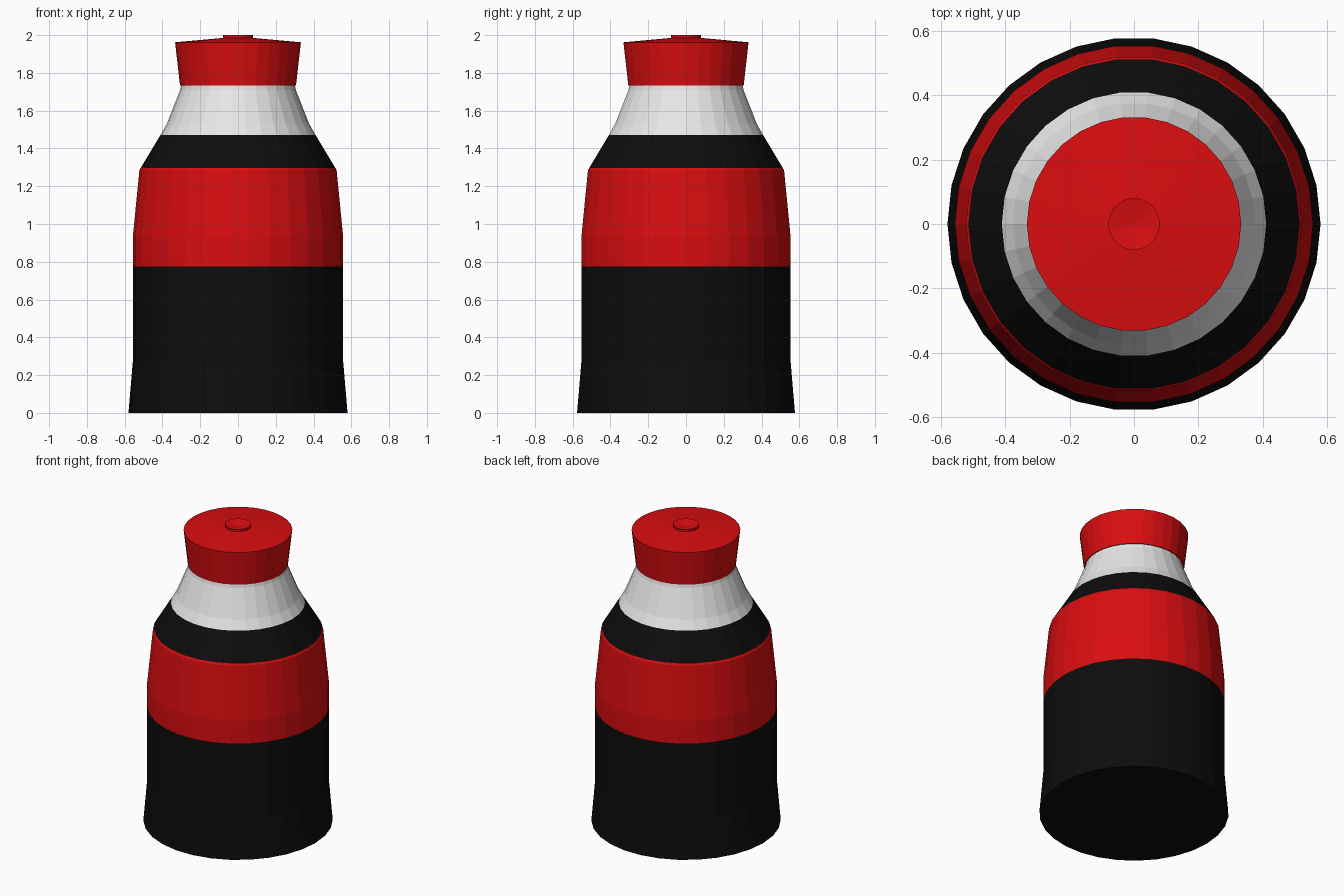
import bpy, bmesh, math

if "Cube" in bpy.data.objects:
    bpy.data.objects.remove(bpy.data.objects["Cube"])

SIDES = 30


def material(name, rgb):
    m = bpy.data.materials.new(name)
    m.diffuse_color = (*rgb, 1)
    m.use_nodes = True
    m.node_tree.nodes["Principled BSDF"].inputs["Base Color"].default_value = m.diffuse_color
    return m


black = material("black", (0.004, 0.004, 0.004))
red = material("red", (0.70, 0.004, 0.005))
white = material("white", (0.80, 0.80, 0.80))


def lathe(name, profile, mats, pick=lambda z: 0):
    """Revolve (radius, z) points around z; a zero radius makes a pole."""
    bm = bmesh.new()
    rings = []
    for r, z in profile:
        n = SIDES if r > 0 else 1
        rings.append([bm.verts.new((r * math.cos(math.tau * i / SIDES),
                                    r * math.sin(math.tau * i / SIDES), z))
                      for i in range(n)])
    for a, b in zip(rings, rings[1:]):
        for i in range(SIDES):
            j = (i + 1) % SIDES
            corners = [a[i % len(a)], a[j % len(a)], b[j % len(b)], b[i % len(b)]]
            face = bm.faces.new(list(dict.fromkeys(corners)))
            face.material_index = pick(face.calc_center_bounds().z)
    bmesh.ops.recalc_face_normals(bm, faces=bm.faces)
    mesh = bpy.data.meshes.new(name)
    bm.to_mesh(mesh)
    bm.free()
    for m in mats:
        mesh.materials.append(m)
    obj = bpy.data.objects.new(name, mesh)
    bpy.context.collection.objects.link(obj)
    return obj


# Bottle body: colour bands chosen by height
def band(z):
    if z < 0.775 or 1.297 < z < 1.47:
        return 0
    return 1 if z < 1.297 else 2


lathe("bottle_body",
      [(0, 0), (0.58, 0), (0.557, 0.27), (0.557, 0.775), (0.557, 0.93),
       (0.522, 1.285), (0.515, 1.297), (0.411, 1.47), (0.377, 1.53),
       (0.306, 1.71), (0.301, 1.735), (0, 1.735)],
      [black, red, white], band)

# Flared cap with a gently sloped lid
lathe("cap", [(0, 1.733), (0.307, 1.733), (0.333, 1.962), (0.08, 1.985), (0, 1.985)], [red])

# Dished button on the lid
lathe("cap_button", [(0, 1.975), (0.078, 1.975), (0.08, 2.0), (0, 1.987)], [red])
